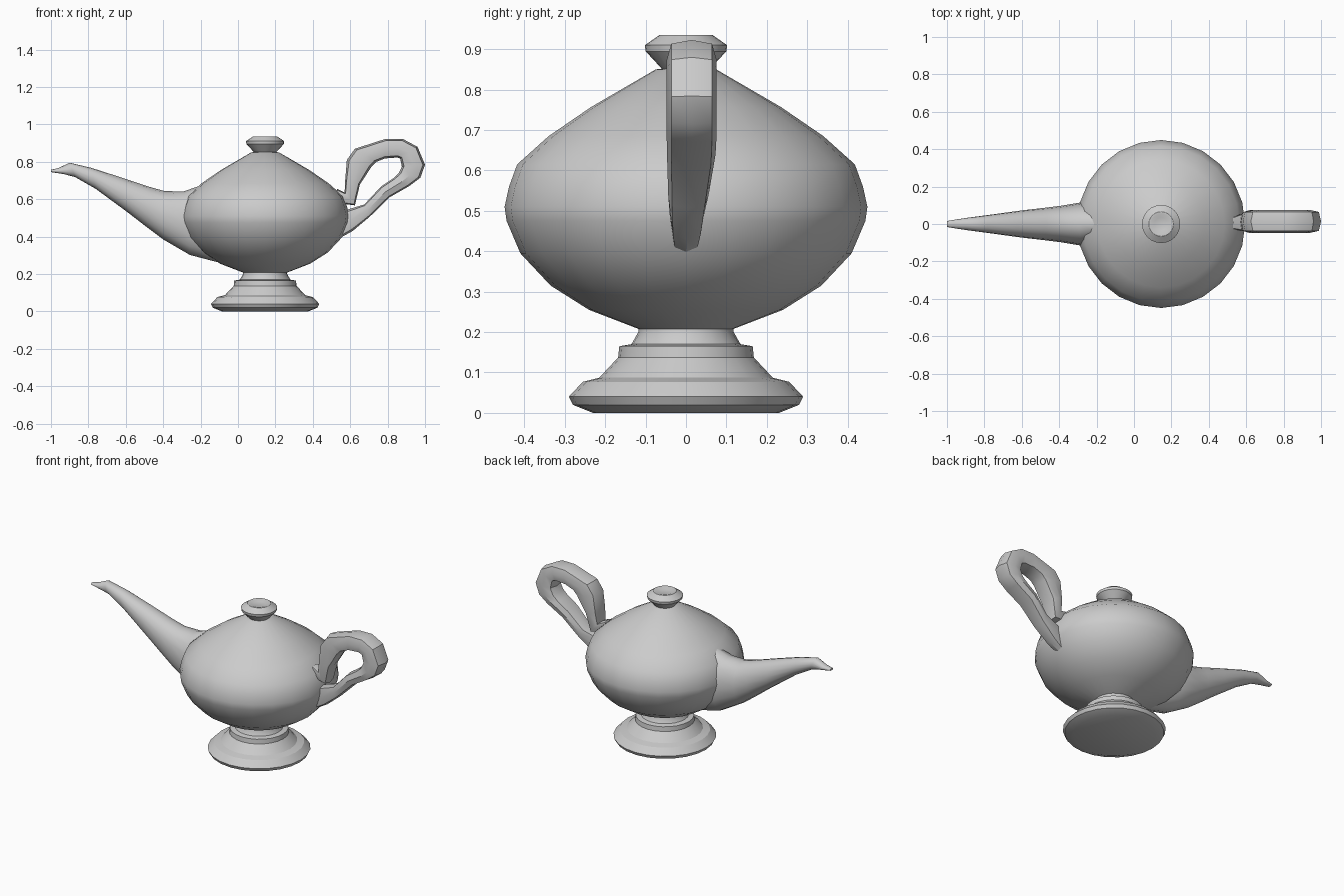
import bpy, bmesh, math

CX = 0.145  # axis of the turned parts


def finish(bm, name, angle):
    bmesh.ops.recalc_face_normals(bm, faces=bm.faces)
    mesh = bpy.data.meshes.new(name)
    bm.to_mesh(mesh)
    bm.free()
    ob = bpy.data.objects.new(name, mesh)
    bpy.context.collection.objects.link(ob)
    bpy.ops.object.select_all(action='DESELECT')
    ob.select_set(True)
    bpy.context.view_layer.objects.active = ob
    bpy.ops.object.shade_smooth_by_angle(angle=math.radians(angle))
    return ob


def skin(bm, rings):
    for a, b in zip(rings, rings[1:]):
        n = len(a)
        for i in range(n):
            j = (i + 1) % n
            bm.faces.new((a[i], a[j], b[j], b[i]))


def lathe(name, profile, n=24, cap_bottom=False, cap_top=False, angle=30):
    bm = bmesh.new()
    rings = [[bm.verts.new((CX + r * math.cos(2 * math.pi * i / n),
                            r * math.sin(2 * math.pi * i / n), z))
              for i in range(n)] for r, z in profile]
    skin(bm, rings)
    if cap_bottom:
        bm.faces.new(rings[0])
    if cap_top:
        bm.faces.new(rings[-1])
    return finish(bm, name, angle)


def loft(name, stations, n, power, angle):
    """Each station: upper x, z, lower x, z, half width, y offset."""
    def shape(v):
        return math.copysign(abs(v) ** power, v) if abs(v) > 1e-6 else 0.0
    bm = bmesh.new()
    rings = []
    for tx, tz, bx, bz, w, y in stations:
        ring = []
        for i in range(n):
            a = 2 * math.pi * i / n
            u, v = shape(math.cos(a)), shape(math.sin(a))
            ring.append(bm.verts.new(((tx + bx) / 2 + u * (tx - bx) / 2, y + v * w,
                                      (tz + bz) / 2 + u * (tz - bz) / 2)))
        rings.append(ring)
    skin(bm, rings)
    bm.faces.new(rings[-1])
    return finish(bm, name, angle)


# Stepped foot
lathe("foot", [(0.23, 0), (0.28, 0.02), (0.29, 0.04), (0.26, 0.072), (0.255, 0.077),
               (0.215, 0.087), (0.168, 0.137), (0.165, 0.165), (0.135, 0.17),
               (0.118, 0.2), (0.118, 0.208)], cap_bottom=True)

# Rounded bowl and conical shoulder
lathe("body", [(0.118, 0.208), (0.24, 0.255), (0.335, 0.315), (0.41, 0.395),
               (0.444, 0.475), (0.449, 0.51), (0.438, 0.56), (0.418, 0.615),
               (0.34, 0.685), (0.235, 0.757), (0.075, 0.85), (0.06, 0.852)])

# Lid knob with a slight dip on top
lathe("knob", [(0.06, 0.852), (0.1, 0.895), (0.102, 0.91), (0.066, 0.935),
               (0.054, 0.935), (0.035, 0.928)], cap_top=True)

# Tapering spout with a thin pouring lip
loft("spout", [(-0.17, 0.69, -0.06, 0.252, 0.09, 0),
               (-0.21, 0.67, -0.12, 0.266, 0.105, 0),
               (-0.29, 0.642, -0.257, 0.302, 0.117, 0),
               (-0.39, 0.643, -0.4, 0.385, 0.097, 0),
               (-0.47, 0.665, -0.48, 0.445, 0.087, 0),
               (-0.62, 0.715, -0.59, 0.53, 0.072, 0),
               (-0.785, 0.768, -0.76, 0.655, 0.049, 0),
               (-0.9, 0.795, -0.87, 0.718, 0.034, 0),
               (-0.962, 0.766, -0.93, 0.734, 0.025, 0),
               (-1.0, 0.758, -1.0, 0.745, 0.016, 0)], 16, 0.95, 40)

# Looped handle, outer edge then inner edge
loft("handle", [(0.53, 0.655, 0.53, 0.58, 0.035, 0.005),
                (0.57, 0.635, 0.625, 0.567, 0.05, 0.01),
                (0.573, 0.7, 0.652, 0.68, 0.06, 0.013),
                (0.582, 0.81, 0.715, 0.775, 0.062, 0.014),
                (0.625, 0.87, 0.74, 0.8, 0.062, 0.014),
                (0.79, 0.923, 0.785, 0.818, 0.062, 0.014),
                (0.88, 0.923, 0.85, 0.823, 0.062, 0.014),
                (0.96, 0.88, 0.867, 0.818, 0.062, 0.014),
                (1.0, 0.784, 0.876, 0.775, 0.062, 0.014),
                (0.975, 0.715, 0.86, 0.74, 0.062, 0.014),
                (0.915, 0.67, 0.83, 0.712, 0.062, 0.014),
                (0.81, 0.61, 0.765, 0.668, 0.06, 0.013),
                (0.705, 0.507, 0.675, 0.572, 0.05, 0.006),
                (0.613, 0.43, 0.585, 0.545, 0.042, 0.002),
                (0.55, 0.395, 0.53, 0.5, 0.034, 0)], 8, 0.6, 35)
